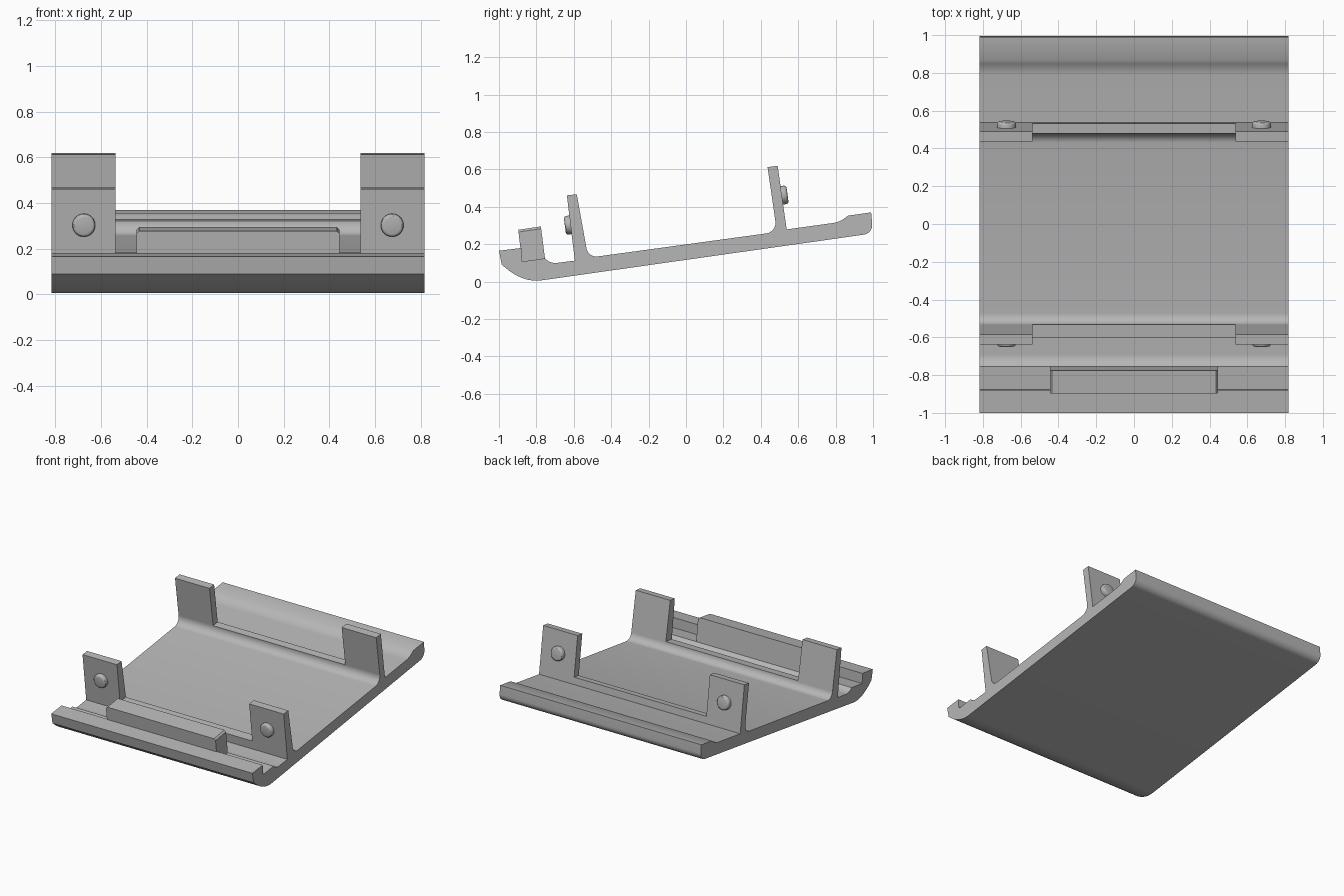
import bpy, bmesh, math
from mathutils import Vector, Matrix

cube = bpy.data.objects.get("Cube")
if cube:
    bpy.data.objects.remove(cube, do_unlink=True)

grey = bpy.data.materials.new("grey plastic")
grey.use_nodes = True
colour = (0.47, 0.47, 0.47, 1)
grey.diffuse_color = colour
grey.node_tree.nodes["Principled BSDF"].inputs["Base Color"].default_value = colour

HALF = 0.817     # half width of the plate
TAB_IN = 0.537   # inner side of the tabs


def rounded(corners, steps=8):
    """Turn (y, z) or (y, z, setback) corners into an outline with arcs."""
    pts = []
    n = len(corners)
    for i, c in enumerate(corners):
        p = Vector(c[:2])
        if len(c) == 2:
            pts.append(p)
            continue
        u = (Vector(corners[i - 1][:2]) - p).normalized()
        v = (Vector(corners[(i + 1) % n][:2]) - p).normalized()
        a, b = p + u * c[2], p + v * c[2]
        w = math.sin(u.angle(v) / 2)
        for s in range(steps + 1):
            t = s / steps
            k = ((1 - t) ** 2, 2 * w * t * (1 - t), t * t)
            pts.append((a * k[0] + p * k[1] + b * k[2]) / sum(k))
    return pts


def finish(name, bm):
    bmesh.ops.recalc_face_normals(bm, faces=bm.faces)
    mesh = bpy.data.meshes.new(name)
    bm.to_mesh(mesh)
    bm.free()
    mesh.materials.append(grey)
    obj = bpy.data.objects.new(name, mesh)
    bpy.context.collection.objects.link(obj)
    bpy.ops.object.select_all(action='DESELECT')
    obj.select_set(True)
    bpy.context.view_layer.objects.active = obj
    bpy.ops.object.shade_smooth_by_angle(angle=math.radians(30))
    return obj


def extruded(outline, x0, x1):
    bm = bmesh.new()
    face = bm.faces.new([bm.verts.new((x0, p[0], p[1])) for p in outline])
    out = bmesh.ops.extrude_face_region(bm, geom=[face])
    moved = [g for g in out["geom"] if isinstance(g, bmesh.types.BMVert)]
    bmesh.ops.translate(bm, verts=moved, vec=(x1 - x0, 0, 0))
    return bm


# Sloping plate with rims, groove and the two low ribs under the tabs
plate = [
    (-1, 0.165), (-0.88, 0.18), (-0.877, 0.107), (-0.754, 0.124),
    (-0.725, 0.096, 0.035), (-0.594, 0.112),
    (-0.602, 0.175), (-0.533, 0.184), (-0.527, 0.127, 0.055),
    (0.484, 0.265, 0.055), (0.478, 0.322), (0.531, 0.329), (0.538, 0.279),
    (0.82, 0.318, 0.035), (0.868, 0.353), (0.99, 0.37),
    (1.0, 0.258, 0.05), (-0.82, 0.0, 0.05), (-0.915, 0.033, 0.05),
    (-0.985, 0.09),
]
finish("base_plate", extruded(rounded(plate), -HALF, HALF))

# Upright tabs at both sides
tabs = {
    "front_tab": [(-0.602, 0.175), (-0.637, 0.461), (-0.584, 0.467), (-0.533, 0.184)],
    "rear_tab": [(0.478, 0.322), (0.436, 0.612), (0.49, 0.619), (0.531, 0.329)],
}
for name, outline in tabs.items():
    for side, s in (("left", 1), ("right", -1)):
        finish(side + "_" + name, extruded(outline, s * TAB_IN, s * HALF))

# Clip block standing in the front groove, its top end edges chamfered
clip = [(-0.877, 0.107), (-0.897, 0.277), (-0.776, 0.295), (-0.754, 0.124)]
bm = extruded(clip, -0.445, 0.445)
ends = [e for e in bm.edges if abs(e.verts[0].co.x - e.verts[1].co.x) < 0.01
        and min(v.co.z for v in e.verts) > 0.25]
bmesh.ops.bevel(bm, geom=ends, offset=0.012, segments=1, affect='EDGES')
finish("clip_block", bm)


# Round studs on the outer faces of the tabs
def stud(name, x, y, z, direction):
    bm = bmesh.new()
    bmesh.ops.create_cone(bm, cap_ends=True, segments=32,
                          radius1=0.05, radius2=0.05, depth=0.05)
    rim = [e for e in bm.edges if all(v.co.z > 0 for v in e.verts)]
    bmesh.ops.bevel(bm, geom=rim, offset=0.014, segments=3, profile=0.5,
                    affect='EDGES')
    turn = Vector(direction).to_track_quat('Z', 'Y').to_matrix().to_4x4()
    bmesh.ops.transform(bm, matrix=Matrix.Translation((x, y, z)) @ turn,
                        verts=bm.verts)
    finish(name, bm)


for side, s in (("left", 1), ("right", -1)):
    stud(side + "_front_stud", s * 0.675, -0.623, 0.303, (0, -1, -0.13))
    stud(side + "_rear_stud", s * 0.675, 0.518, 0.462, (0, 1, 0.14))
